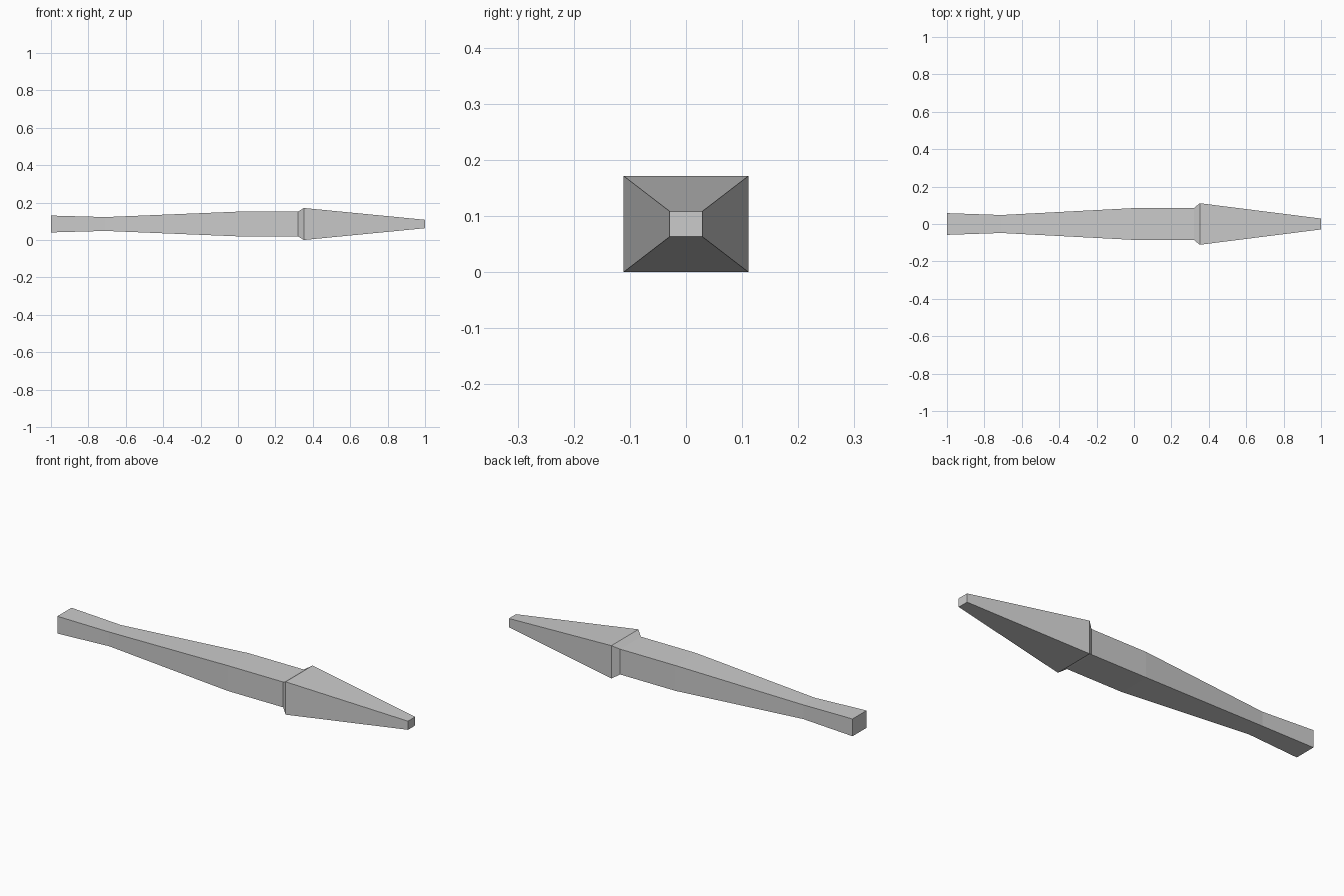
import bpy
import bmesh

cube = bpy.data.objects.get("Cube")
if cube:
    bpy.data.objects.remove(cube, do_unlink=True)

# Single plain grey finish
grey = bpy.data.materials.new("plain_grey")
grey.use_nodes = True
colour = (0.6, 0.6, 0.6, 1)
grey.diffuse_color = colour
grey.node_tree.nodes["Principled BSDF"].inputs["Base Color"].default_value = colour

MID_Z = 0.0855


def loft(name, sections):
    """Skin rectangular sections (x, half width, half height) along x."""
    bm = bmesh.new()
    rings = [[bm.verts.new((x, sy * hy, MID_Z + sz * hz))
              for sy, sz in ((-1, -1), (1, -1), (1, 1), (-1, 1))]
             for x, hy, hz in sections]
    for a, b in zip(rings, rings[1:]):
        for i in range(4):
            j = (i + 1) % 4
            bm.faces.new((a[i], a[j], b[j], b[i]))
    bm.faces.new(rings[0])
    bm.faces.new(rings[-1])
    bmesh.ops.recalc_face_normals(bm, faces=bm.faces)
    mesh = bpy.data.meshes.new(name)
    bm.to_mesh(mesh)
    bm.free()
    mesh.materials.append(grey)
    obj = bpy.data.objects.new(name, mesh)
    bpy.context.collection.objects.link(obj)
    return obj


# Flared butt, narrow waist, thick grip, stepped collar and tapered tip
loft("tapered_shaft", [
    (-1.0, 0.058, 0.045),
    (-0.71, 0.048, 0.037),
    (0.0, 0.085, 0.066),
    (0.32, 0.085, 0.066),
    (0.352, 0.111, 0.0855),
    (1.0, 0.029, 0.0225),
])
